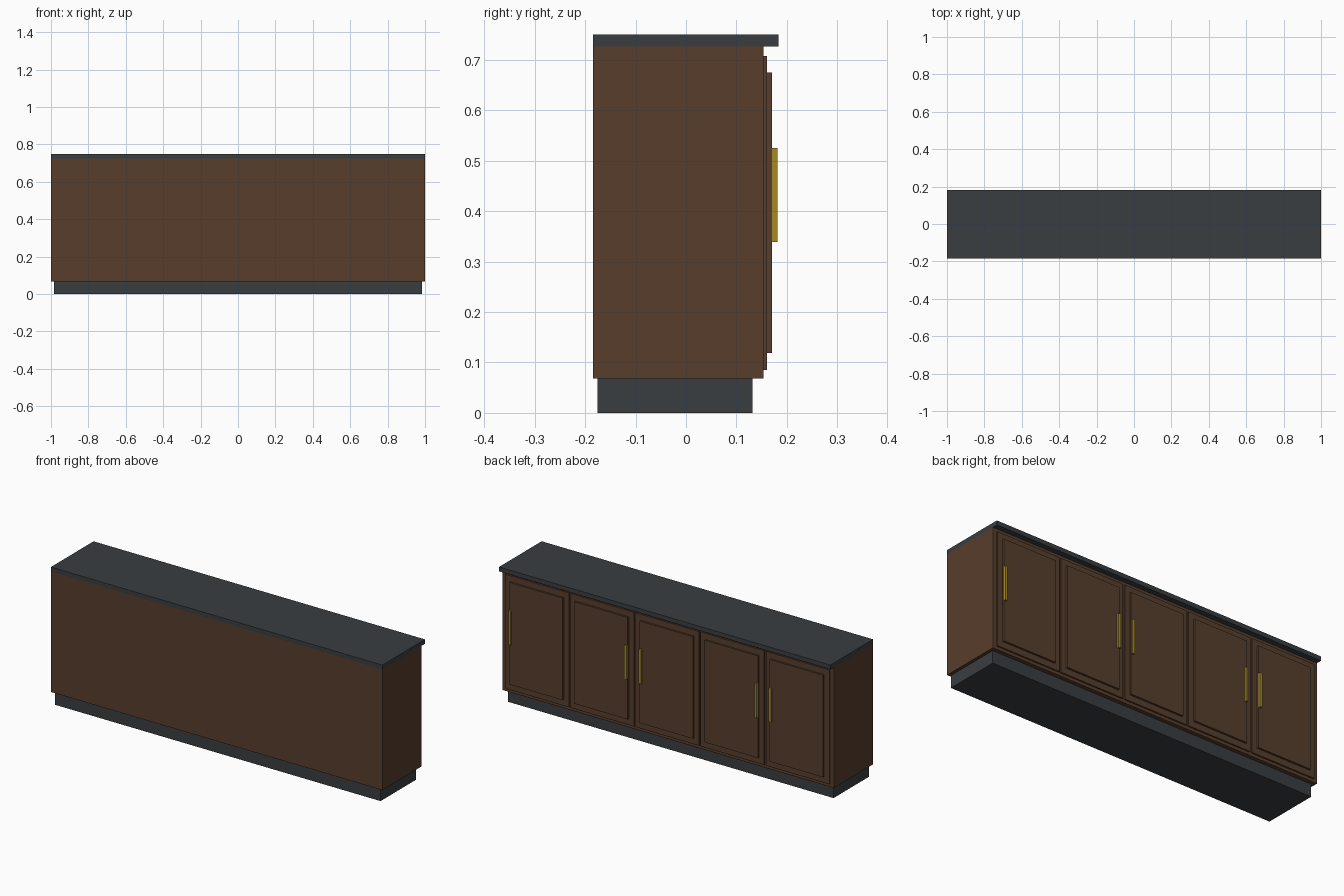
import bpy

if "Cube" in bpy.data.objects:
    bpy.data.objects.remove(bpy.data.objects["Cube"])


def material(name, color):
    m = bpy.data.materials.new(name)
    m.diffuse_color = (*color, 1)
    m.use_nodes = True
    m.node_tree.nodes["Principled BSDF"].inputs["Base Color"].default_value = m.diffuse_color
    return m


wood = material("brown_wood", (0.095, 0.047, 0.025))
slate = material("dark_slate", (0.042, 0.048, 0.052))
brass = material("brass", (0.38, 0.25, 0.02))


def box(name, x, y, z, mat):
    """Box from (min, max) ranges on each axis."""
    bpy.ops.mesh.primitive_cube_add(size=1, location=[sum(r) / 2 for r in (x, y, z)])
    ob = bpy.context.object
    ob.name = name
    ob.scale = [r[1] - r[0] for r in (x, y, z)]
    bpy.ops.object.transform_apply(location=False, rotation=False, scale=True)
    ob.data.materials.append(mat)
    return ob


def span(center, width):
    return (center - width / 2, center + width / 2)


# Carcass, recessed plinth and worktop
box("plinth", (-0.983, 0.983), (-0.175, 0.132), (0, 0.068), slate)
box("cabinet_body", (-1, 1), (-0.184, 0.154), (0.068, 0.726), wood)
box("worktop", (-1, 1), (-0.184, 0.183), (0.726, 0.75), slate)

# Five doors with raised panels; handles alternate sides
pitch = 0.393
for i in range(5):
    cx = (2 - i) * pitch
    side = 1 if i % 2 == 0 else -1
    box(f"door_{i + 1}", span(cx, 0.383), (0.154, 0.161), (0.085, 0.708), wood)
    box(f"door_panel_{i + 1}", span(cx, 0.322), (0.161, 0.171), (0.119, 0.675), wood)
    box(f"handle_{i + 1}", span(cx + side * 0.153, 0.014), (0.171, 0.181), (0.339, 0.525), brass)
